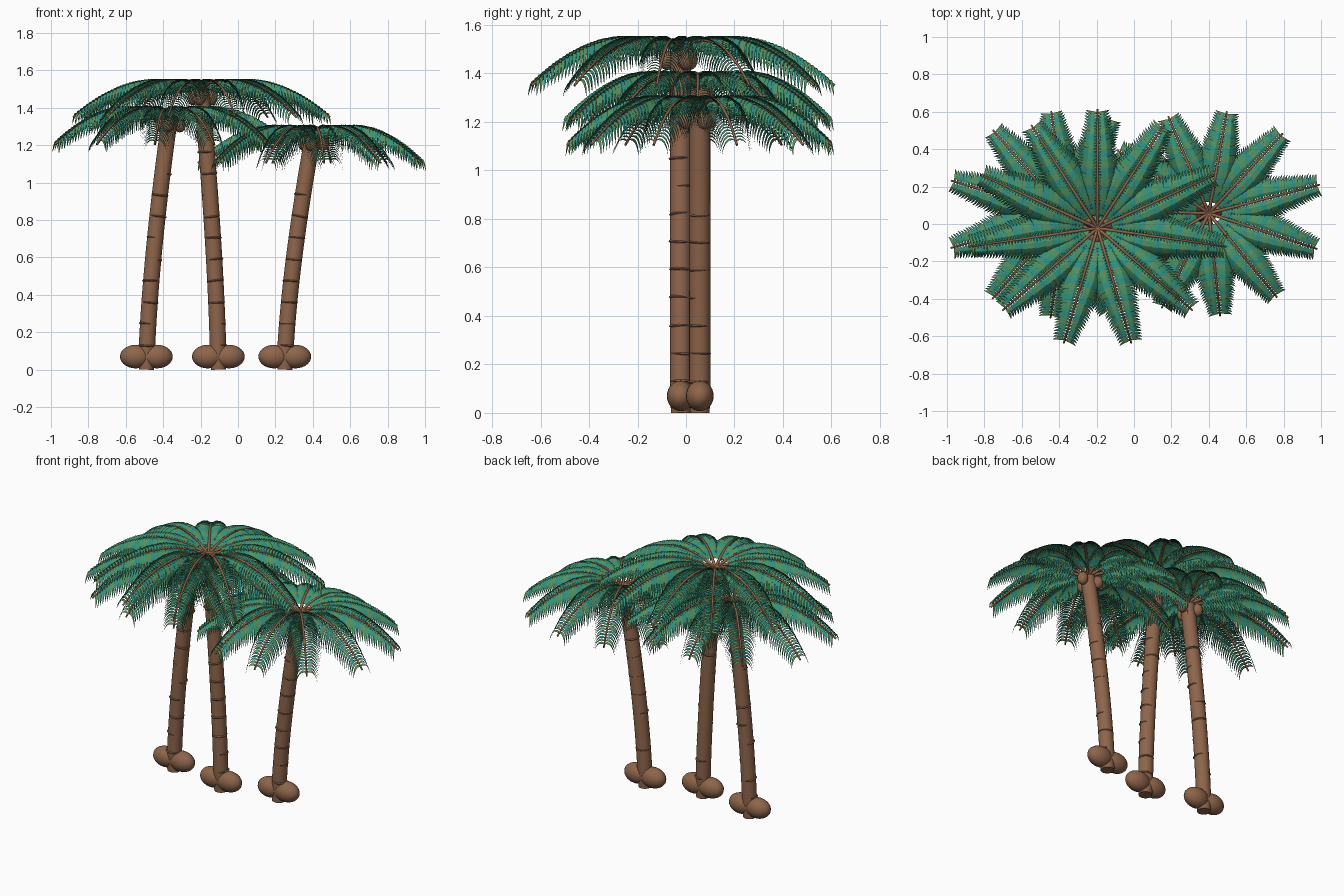
import bpy, bmesh, math, random
from mathutils import Vector, Matrix

if "Cube" in bpy.data.objects:
    bpy.data.objects.remove(bpy.data.objects["Cube"])

random.seed(4)


def material(name, rgb):
    m = bpy.data.materials.new(name)
    m.diffuse_color = (*rgb, 1)
    m.use_nodes = True
    m.node_tree.nodes["Principled BSDF"].inputs["Base Color"].default_value = m.diffuse_color
    return m


BARK = material("bark", (0.27, 0.13, 0.07))
GREENS = [material("leaf_green", (0.05, 0.29, 0.15)),
          material("leaf_teal", (0.03, 0.28, 0.22)),
          material("leaf_olive", (0.09, 0.28, 0.12))]


def finish(bm, name, mats):
    mesh = bpy.data.meshes.new(name)
    bm.to_mesh(mesh)
    bm.free()
    for m in mats:
        mesh.materials.append(m)
    for p in mesh.polygons:
        p.use_smooth = True
    ob = bpy.data.objects.new(name, mesh)
    bpy.context.collection.objects.link(ob)
    bpy.context.view_layer.objects.active = ob
    ob.select_set(True)
    bpy.ops.object.shade_smooth_by_angle()
    ob.select_set(False)


def tube(bm, pts, radii, sides):
    """Capped tube swept along a path."""
    rings = []
    for i, p in enumerate(pts):
        t = (pts[min(i + 1, len(pts) - 1)] - pts[max(i - 1, 0)]).normalized()
        ref = Vector((0, 1, 0)) if abs(t.z) > 0.75 else Vector((0, 0, 1))
        a = t.cross(ref).normalized()
        b = t.cross(a)
        rings.append([bm.verts.new(p + radii[i] * (math.cos(k * math.tau / sides) * a
                                                   + math.sin(k * math.tau / sides) * b))
                      for k in range(sides)])
    for r, q in zip(rings, rings[1:]):
        for k in range(sides):
            j = (k + 1) % sides
            bm.faces.new((r[k], r[j], q[j], q[k]))
    bm.faces.new(rings[0][::-1])
    bm.faces.new(rings[-1])


def egg(bm, centre, size):
    bmesh.ops.create_uvsphere(bm, u_segments=24, v_segments=14, radius=1,
                              matrix=Matrix.Translation(centre) @ Matrix.Diagonal((*size, 1)))


def leaflet(bm, p, along, side, length, width, mat):
    """Narrow blade that rises, then droops and sweeps towards the frond tip."""
    k = length / 0.13
    edge = along * 0.95 + Vector((0, 0, 0.3))
    rows = []
    for u, w in ((0, 0.4), (0.2, 1), (0.4, 1.05), (0.6, 0.9), (0.8, 0.6), (1, 0.06)):
        c = (p + side * length * u * (1 - 0.2 * u * u) + along * 0.036 * u * u * k
             + Vector((0, 0, 0.1 * u - 0.175 * u * u)) * k)
        rows.append([bm.verts.new(c + edge * width * w * s) for s in (-0.5, 0.5)])
    for a, b in zip(rows, rows[1:]):
        bm.faces.new((a[0], a[1], b[1], b[0])).material_index = mat


def palm(name, base, lean, height, reach, start_angle):
    base = Vector(base)

    def trunk_at(u):
        return base + Vector((lean * u ** 1.5, 0, height * u))

    # trunk
    bm = bmesh.new()
    n = 16
    tube(bm, [trunk_at(i / n) for i in range(n + 1)],
         [0.04] + [0.044 - 0.001 * i / n for i in range(1, n + 1)], 24)
    finish(bm, name + "_trunk", [BARK])

    # thin tilted bark rings, partly sunk into the trunk
    bm = bmesh.new()
    z = 0.13
    while z < height - 0.2:
        c = trunk_at(z / height)
        axis = (trunk_at(z / height + 0.02) - c).normalized()
        shift = Vector((random.uniform(-1, 1), random.uniform(-1, 1), 0)) * 0.006
        axis += Vector((random.uniform(-0.08, 0.08), random.uniform(-0.08, 0.08), 0))
        tube(bm, [c + shift + axis * d for d in (-0.005, 0, 0.005)],
             [0.041, 0.0455, 0.041], 24)
        z += 0.115
    finish(bm, name + "_bark_rings", [BARK])

    # pair of rounded lumps at the foot
    bm = bmesh.new()
    for s in (-1, 1):
        egg(bm, base + Vector((s * 0.057, 0, 0.07)), (0.084, 0.057, 0.063))
    finish(bm, name + "_foot_lumps", [BARK])

    # hanging nuts under the crown
    top = trunk_at(1)
    bm = bmesh.new()
    for k in range(3):
        a = math.radians(20 + 120 * k)
        egg(bm, top + Vector((0.058 * math.cos(a), 0.058 * math.sin(a), -0.036)),
            (0.032, 0.032, 0.04))
    finish(bm, name + "_nuts", [BARK])

    # fronds: arched stems with leaflets on both sides
    stems, leaves = bmesh.new(), bmesh.new()
    count, pairs = 11, 36
    for k in range(count):
        a = math.radians(start_angle) + k * math.tau / count
        out = Vector((math.cos(a), math.sin(a), 0))
        side = Vector((-out.y, out.x, 0))
        r = math.hypot(reach[0] * out.x, reach[1] * out.y)

        def arc(s):
            return top + out * r * s + Vector((0, 0, 0.285 * s - 0.425 * s * s))

        tube(stems, [arc(i / 16) for i in range(17)],
             [0.009 - 0.004 * i / 16 for i in range(17)], 14)
        for i in range(pairs):
            s = 0.12 + 0.85 * i / (pairs - 1)
            p = arc(s)
            along = (arc(s + 0.01) - p).normalized()
            length = 0.148 * min(1, 0.6 + 1.6 * (s - 0.12)) * (1 - 0.5 * max(0, s - 0.5) / 0.5)
            for sg in (-1, 1):
                leaflet(leaves, p, along, side * sg, length * random.uniform(0.96, 1.04),
                        0.02, (i // 2) % 3)
    finish(stems, name + "_frond_stems", [BARK])
    finish(leaves, name + "_leaves", GREENS)


palm("left_palm", (-0.49, 0.05, 0), 0.125, 1.345, (0.645, 0.555), 98)
palm("middle_palm", (-0.105, -0.022, 0), -0.09, 1.49, (0.695, 0.635), 90)
palm("right_palm", (0.25, 0.057, 0), 0.15, 1.245, (0.615, 0.55), 14.5)
